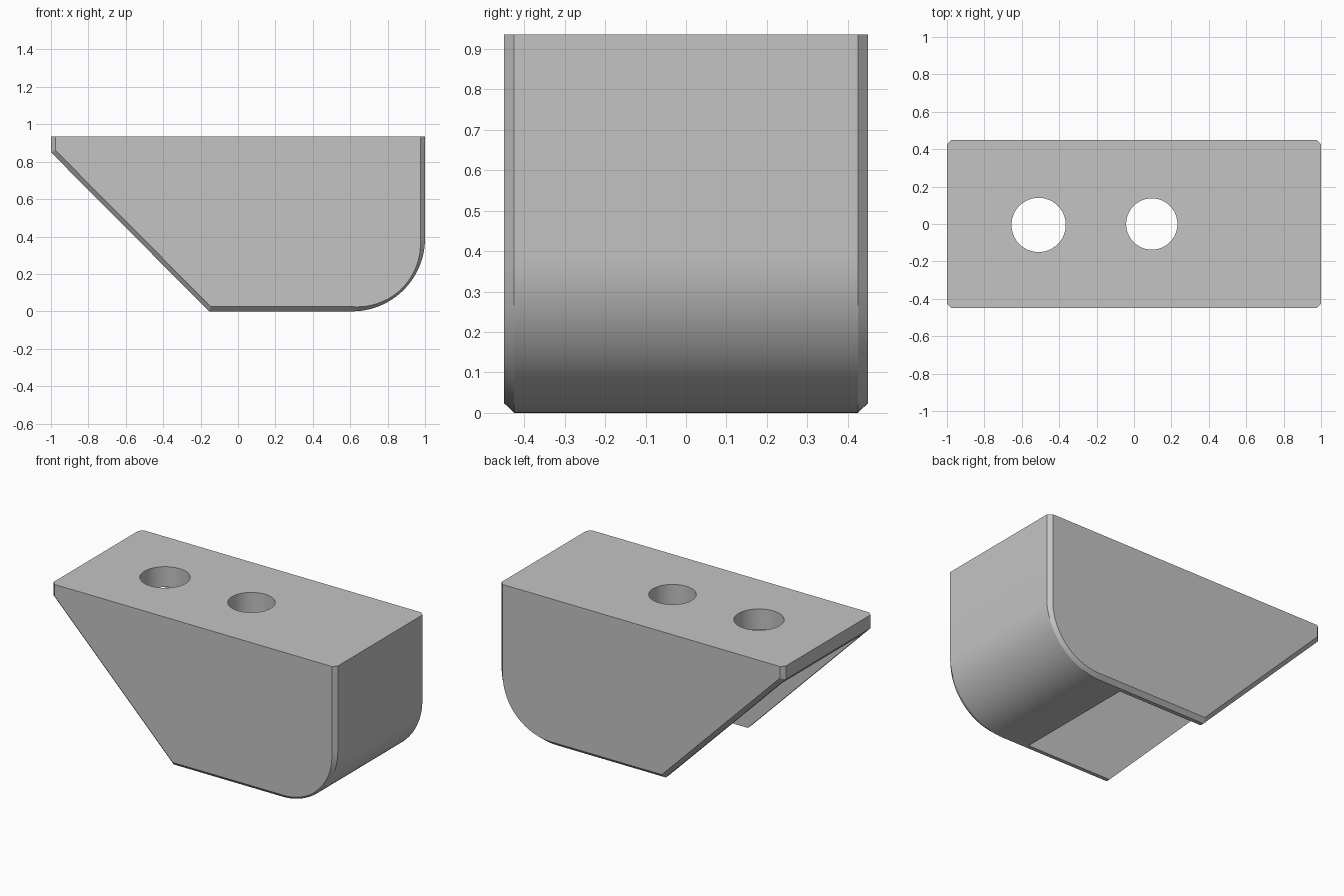
import bpy, bmesh, math

cube = bpy.data.objects.get("Cube")
if cube:
    bpy.data.objects.remove(cube, do_unlink=True)

TOP = 0.935        # height of the mounting face
HALF = 0.45        # half depth
BEVEL = 0.025      # chamfer on the side edges
RADIUS = 0.39      # rounded lower corner
STEPS = 24

grey = bpy.data.materials.new("plain grey")
grey.use_nodes = True
colour = (0.55, 0.55, 0.55, 1)
grey.diffuse_color = colour
grey.node_tree.nodes["Principled BSDF"].inputs["Base Color"].default_value = colour


def profile(inset):
    """Side outline; the chamfer thins out around the rounded corner."""
    k = inset * 0.4
    pts = [(-1 + inset, TOP), (-1 + inset, 0.85 + k), (-0.155 + k, inset)]
    for i in range(STEPS + 1):
        a = math.pi / 2 * i / STEPS
        r = RADIUS - inset * (1 - 0.5 * math.sin(2 * a))
        pts.append((1 - RADIUS + r * math.sin(a), RADIUS - r * math.cos(a)))
    pts.append((1 - inset, TOP))
    return pts


def make_object(name, bm):
    bmesh.ops.recalc_face_normals(bm, faces=bm.faces)
    mesh = bpy.data.meshes.new(name)
    bm.to_mesh(mesh)
    bm.free()
    mesh.materials.append(grey)
    obj = bpy.data.objects.new(name, mesh)
    bpy.context.collection.objects.link(obj)
    return obj


# Body: outline lofted across the depth, chamfered at both sides
bm = bmesh.new()
rings = []
for y, inset in ((-HALF, BEVEL), (-HALF + BEVEL, 0), (HALF - BEVEL, 0), (HALF, BEVEL)):
    rings.append([bm.verts.new((x, y, z)) for x, z in profile(inset)])
for a, b in zip(rings, rings[1:]):
    for i in range(len(a)):
        j = (i + 1) % len(a)
        bm.faces.new((a[i], a[j], b[j], b[i]))
bm.faces.new(rings[0])
bm.faces.new(rings[-1])
body = make_object("bracket_body", bm)


def cut(tool):
    tool.hide_render = True
    mod = body.modifiers.new("cut", "BOOLEAN")
    mod.operation = "DIFFERENCE"
    mod.solver = "EXACT"
    mod.object = tool
    bpy.ops.object.select_all(action="DESELECT")
    bpy.context.view_layer.objects.active = body
    body.select_set(True)
    bpy.ops.object.modifier_apply(modifier=mod.name)
    bpy.data.objects.remove(tool, do_unlink=True)


# Pocket open at the bottom and along the slope
x0, x1, z0, z1 = -1.3, 0.44, -0.2, 0.805
bm = bmesh.new()
bmesh.ops.create_cube(bm, size=1)
for v in bm.verts:
    v.co.x = x1 if v.co.x > 0 else x0
    v.co.y *= 0.8
    v.co.z = z1 if v.co.z > 0 else z0
cut(make_object("pocket_cutter", bm))

# Two screw holes through the top plate
for x, y, r in ((-0.51, -0.005, 0.145), (0.095, 0.0, 0.137)):
    bm = bmesh.new()
    bmesh.ops.create_cone(bm, cap_ends=True, segments=64, radius1=r, radius2=r, depth=0.5)
    bmesh.ops.translate(bm, verts=bm.verts, vec=(x, y, TOP))
    cut(make_object("hole_cutter", bm))

bpy.ops.object.shade_smooth_by_angle(angle=math.radians(20))
